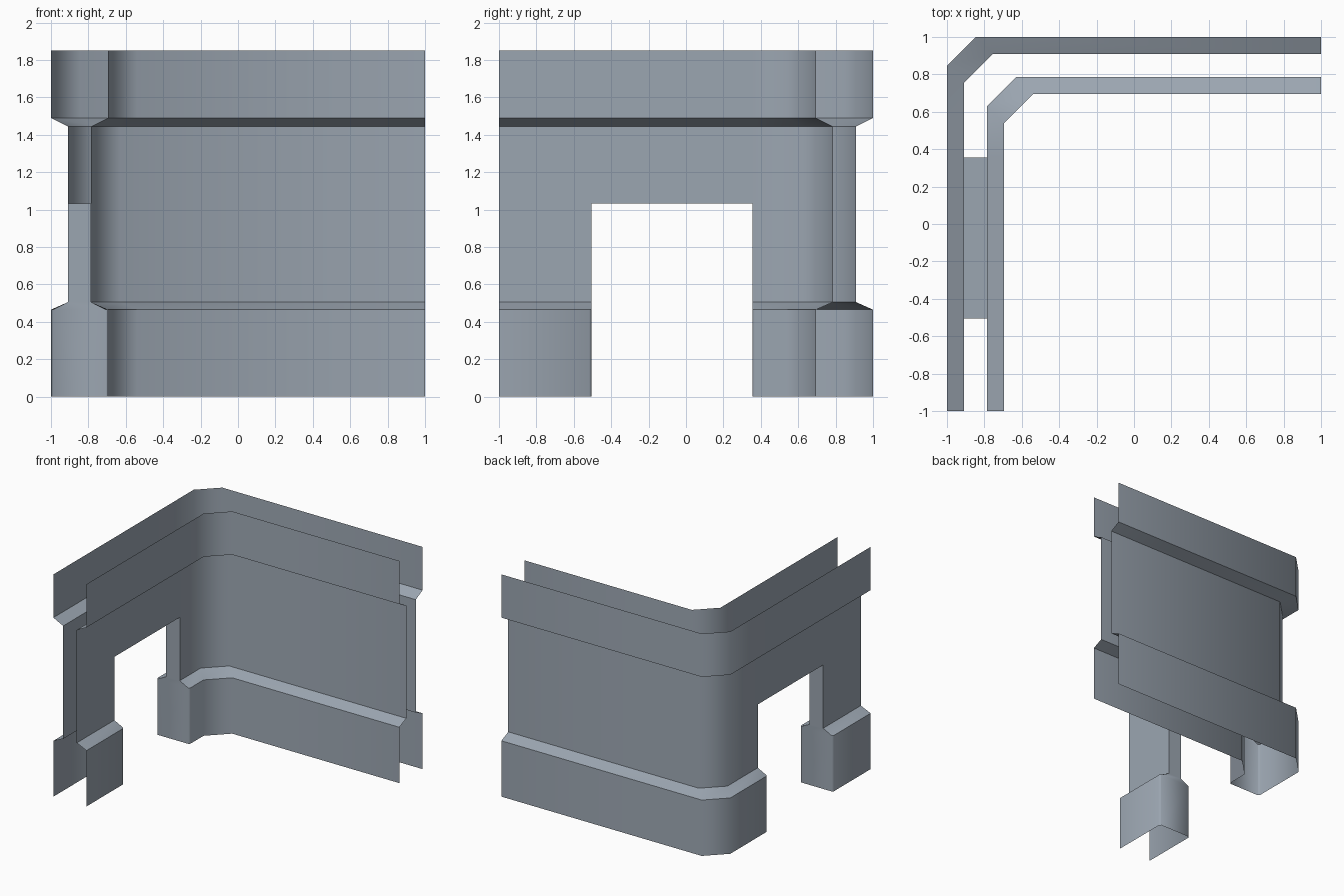
import bpy, bmesh, math

if "Cube" in bpy.data.objects:
    bpy.data.objects.remove(bpy.data.objects["Cube"])

# wall profile: (height, recess depth)
PROFILE = [(0, 0), (0.465, 0), (0.505, 0.09), (1.032, 0.09),
           (1.445, 0.09), (1.49, 0), (1.85, 0)]
DOOR_ROW = 3                 # profile row at the door head
D0, D1 = -0.505, 0.355       # doorway sides
CUT = 0.155                  # corner chamfer
EASE = 0.012                 # eased edge on the plinth beside the door

bm = bmesh.new()


def quad(pts, flip=False):
    vs = [bm.verts.new(p) for p in pts]
    bm.faces.new(vs[::-1] if flip else vs)


def reach(outer, d):
    return 1 - d if outer else 0.695 + d


def ease(j):
    return EASE if j < DOOR_ROW and PROFILE[j][1] == 0 else 0


def ring(outer, j):
    z, d = PROFILE[j]
    a, e = reach(outer, d), ease(j)
    return [(-a, -1, z), (-a, D0 - e, z), (-a, D1 + e, z),
            (-a, a - CUT, z), (-a + CUT, a, z), (1, a, z)]


# outer and inner wall skins, leaving the doorway open
for outer in (True, False):
    for j in range(len(PROFILE) - 1):
        lo, hi = ring(outer, j), ring(outer, j + 1)
        for i in range(5):
            if i == 1 and j < DOOR_ROW:
                continue
            quad((lo[i], lo[i + 1], hi[i + 1], hi[i]), flip=outer)

# door jambs
def jamb_row(y, side, j):
    z, d = PROFILE[j]
    e = ease(j)
    o, n = reach(True, d), reach(False, d)
    return [(-o, y + side * e, z), (-o + e, y, z),
            (-n - e, y, z), (-n, y + side * e, z)]


for y, side in ((D0, -1), (D1, 1)):
    for j in range(DOOR_ROW):
        lo, hi = jamb_row(y, side, j), jamb_row(y, side, j + 1)
        for i in range(3):
            quad((lo[i], lo[i + 1], hi[i + 1], hi[i]), flip=side < 0)

# underside of the door head
z, d = PROFILE[DOOR_ROW]
o, n = reach(True, d), reach(False, d)
quad(((-o, D0, z), (-o, D1, z), (-n, D1, z), (-n, D0, z)))

bmesh.ops.remove_doubles(bm, verts=bm.verts[:], dist=1e-4)
mesh = bpy.data.meshes.new("corner_wall_with_doorway")
bm.to_mesh(mesh)
bm.free()
wall = bpy.data.objects.new("corner_wall_with_doorway", mesh)
bpy.context.collection.objects.link(wall)

mat = bpy.data.materials.new("blue grey")
mat.diffuse_color = (0.33, 0.38, 0.44, 1)
mat.use_nodes = True
mat.node_tree.nodes["Principled BSDF"].inputs["Base Color"].default_value = mat.diffuse_color
mesh.materials.append(mat)

bpy.context.view_layer.objects.active = wall
wall.select_set(True)
bpy.ops.object.shade_smooth_by_angle(angle=math.radians(50))
